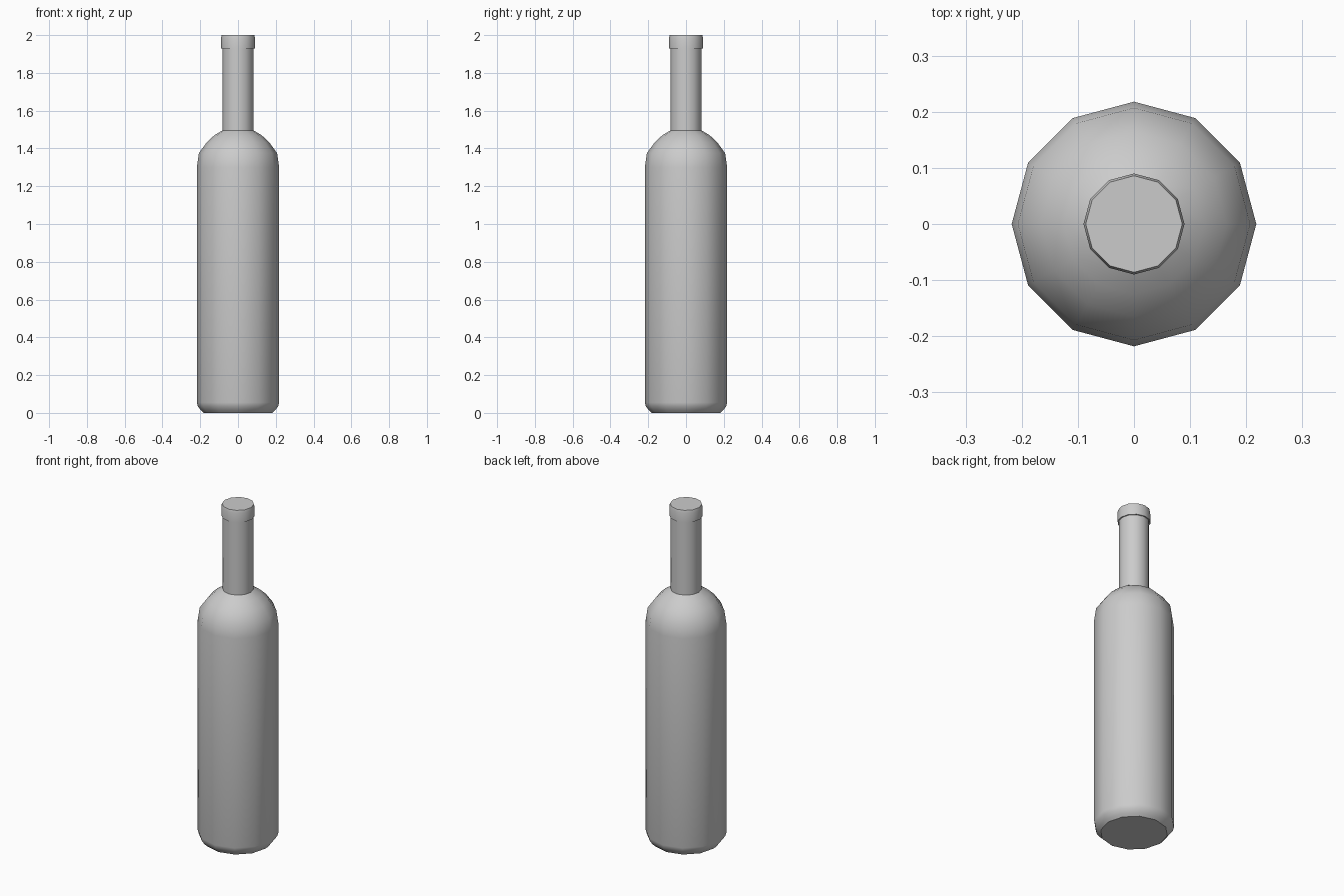
import bpy, bmesh, math

if "Cube" in bpy.data.objects:
    bpy.data.objects.remove(bpy.data.objects["Cube"])

SIDES = 12


def lathe(name, profile):
    """Revolve (radius, z) points around z and cap both ends."""
    bm = bmesh.new()
    rings = []
    for r, z in profile:
        rings.append([bm.verts.new((r * math.cos(i * math.tau / SIDES),
                                    r * math.sin(i * math.tau / SIDES), z))
                      for i in range(SIDES)])
    for low, high in zip(rings, rings[1:]):
        for i in range(SIDES):
            j = (i + 1) % SIDES
            bm.faces.new((low[i], low[j], high[j], high[i]))
    bm.faces.new(rings[0][::-1])
    bm.faces.new(rings[-1])
    bm.normal_update()
    mesh = bpy.data.meshes.new(name)
    bm.to_mesh(mesh)
    bm.free()
    obj = bpy.data.objects.new(name, mesh)
    bpy.context.collection.objects.link(obj)
    bpy.ops.object.select_all(action='DESELECT')
    obj.select_set(True)
    bpy.context.view_layer.objects.active = obj
    bpy.ops.object.shade_smooth_by_angle(angle=math.radians(40))
    return obj


# One continuous skin: base, body, shoulder, neck, lip, closed top
lathe("bottle", [
    (0.182, 0.0), (0.196, 0.013), (0.213, 0.035), (0.218, 0.055),
    (0.218, 1.30), (0.207, 1.375), (0.165, 1.433), (0.125, 1.47), (0.083, 1.495),
    (0.083, 1.93), (0.09, 1.93),
    (0.09, 1.985), (0.086, 2.0),
])
